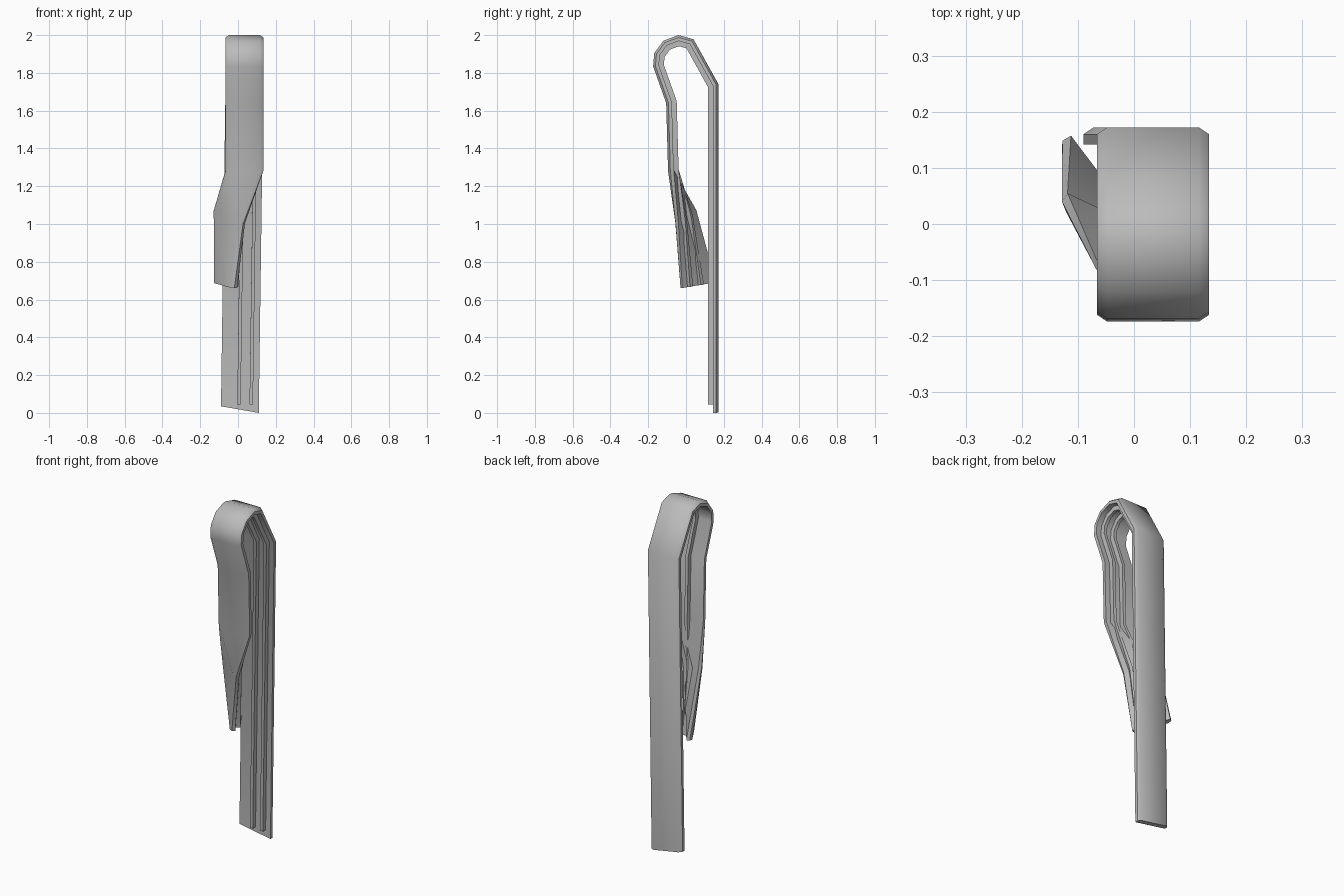
import bpy, bmesh, math
from mathutils import Vector

cube = bpy.data.objects.get("Cube")
if cube:
    bpy.data.objects.remove(cube)

grey = bpy.data.materials.new("plain grey")
grey.use_nodes = True
colour = (0.5, 0.5, 0.5, 1)
grey.diffuse_color = colour
grey.node_tree.nodes["Principled BSDF"].inputs["Base Color"].default_value = colour

# Outer surface of the band: pairs of left and right rail points along its length
rails = [((-0.09, 0.172, 0.035), (0.11, 0.172, 0))]
for y, z in [(0.172, 1.74), (0.04, 1.978), (-0.04, 2), (-0.12, 1.97),
             (-0.168, 1.905), (-0.174, 1.835), (-0.105, 1.64), (-0.095, 1.28)]:
    rails.append(((-0.066, y, z), (0.134, y, z)))
# Twisted free end of the front flap
rails += [((-0.135, 0.03, 1.07), (0.02, -0.065, 1.0)),
          ((-0.138, 0.142, 0.69), (-0.03, -0.035, 0.66))]
rails = [(Vector(a), Vector(b)) for a, b in rails]


def inward(i):
    """Mitred inward normal at a station."""
    a, b = rails[i]
    mid = (a + b) / 2
    normals = []
    for j in (i - 1, i + 1):
        if 0 <= j < len(rails):
            step = sum(rails[j], Vector()) / 2 - mid
            if j < i:
                step = -step
            normals.append((b - a).cross(step).normalized())
    n = sum(normals, Vector()).normalized()
    return n / max(n.dot(normals[0]), 0.6)


def sweep(name, section, start=0.0):
    """Sweep a closed section of (across, depth) points along the rails."""
    bm = bmesh.new()
    rings = []
    for i, (a, b) in enumerate(rails):
        n = inward(i)
        ring = []
        for u, d in section:
            p = a.lerp(b, u) + n * d
            if i == 0 and start:
                p.z = start
            ring.append(bm.verts.new(p))
        rings.append(ring)
    count = len(section)
    for r, s in zip(rings, rings[1:]):
        for k in range(count):
            m = (k + 1) % count
            bm.faces.new((r[k], r[m], s[m], s[k]))
    bm.faces.new(rings[0])
    bm.faces.new(rings[-1])
    bmesh.ops.recalc_face_normals(bm, faces=bm.faces)
    mesh = bpy.data.meshes.new(name)
    bm.to_mesh(mesh)
    bm.free()
    mesh.materials.append(grey)
    obj = bpy.data.objects.new(name, mesh)
    bpy.context.collection.objects.link(obj)
    bpy.ops.object.select_all(action="DESELECT")
    obj.select_set(True)
    bpy.context.view_layer.objects.active = obj
    bpy.ops.object.shade_smooth_by_angle(angle=math.radians(45))


# Band with bevelled outer edges
sweep("folded_band", [(0, 0.012), (0.09, 0), (0.91, 0), (1, 0.012), (1, 0.03), (0, 0.03)])

# Two thin ribs along the inside
for name, u in (("left_inner_rib", 0.8), ("right_inner_rib", 0.475)):
    sweep(name, [(u - 0.045, 0.028), (u + 0.045, 0.028), (u + 0.045, 0.056), (u - 0.045, 0.056)], 0.045)
